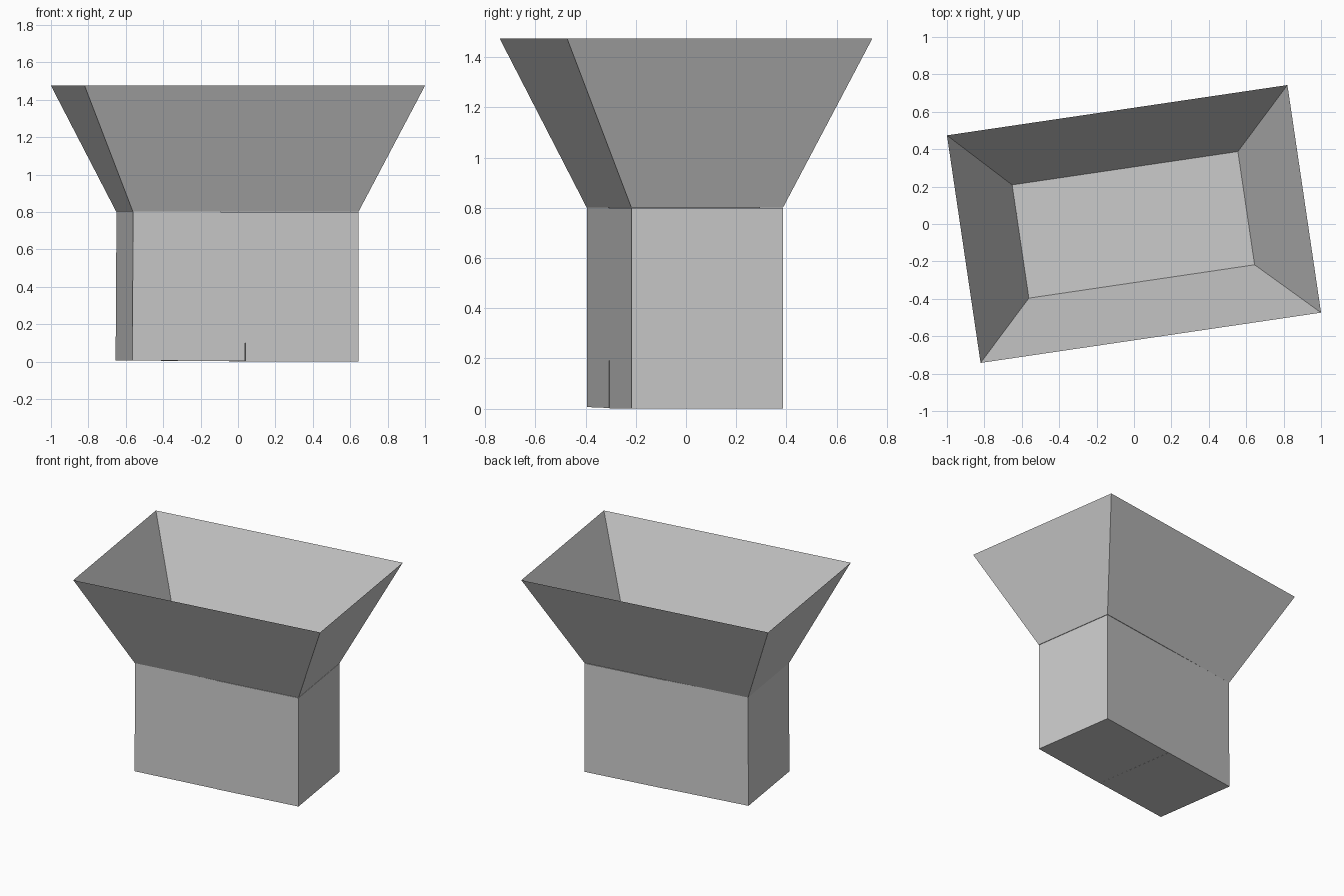
import bpy, bmesh, math
from mathutils import Matrix

if "Cube" in bpy.data.objects:
    bpy.data.objects.remove(bpy.data.objects["Cube"])

YAW = math.radians(8.4)
BOX = 0.61      # side of each square box
NECK = 0.802    # height where the funnel starts
TOP = 1.475


def add_object(name, bm):
    bmesh.ops.recalc_face_normals(bm, faces=bm.faces)
    mesh = bpy.data.meshes.new(name)
    bm.to_mesh(mesh)
    bm.free()
    obj = bpy.data.objects.new(name, mesh)
    bpy.context.collection.objects.link(obj)
    obj.rotation_euler = (0, 0, YAW)
    return obj


# Two square boxes side by side, the left one leaning very slightly
def base_box(name, side, bottom, tilt):
    bm = bmesh.new()
    bmesh.ops.create_cube(bm, size=1, matrix=Matrix.Diagonal((BOX, BOX, 0.798, 1)))
    obj = add_object(name, bm)
    x = side * BOX / 2
    obj.location = (x * math.cos(YAW) - 0.004, x * math.sin(YAW) - 0.004,
                    bottom + 0.399)
    obj.rotation_euler = (0, tilt, YAW)


base_box("base_box_right", 1, 0.001, 0.0)
base_box("base_box_left", -1, 0.004, 0.006)

# Thin flared funnel: closed floor, sloping walls, open top
bm = bmesh.new()
rings = []
for length, width, z, shift in ((1.22, 0.612, NECK, -0.004), (1.84, 1.23, TOP, 0)):
    rings.append([bm.verts.new((sx * length / 2 + shift, sy * width / 2 + shift, z))
                  for sx, sy in ((-1, -1), (1, -1), (1, 1), (-1, 1))])
low, high = rings
bm.faces.new(low)
for i in range(4):
    j = (i + 1) % 4
    bm.faces.new((low[i], low[j], high[j], high[i]))
add_object("funnel", bm)
